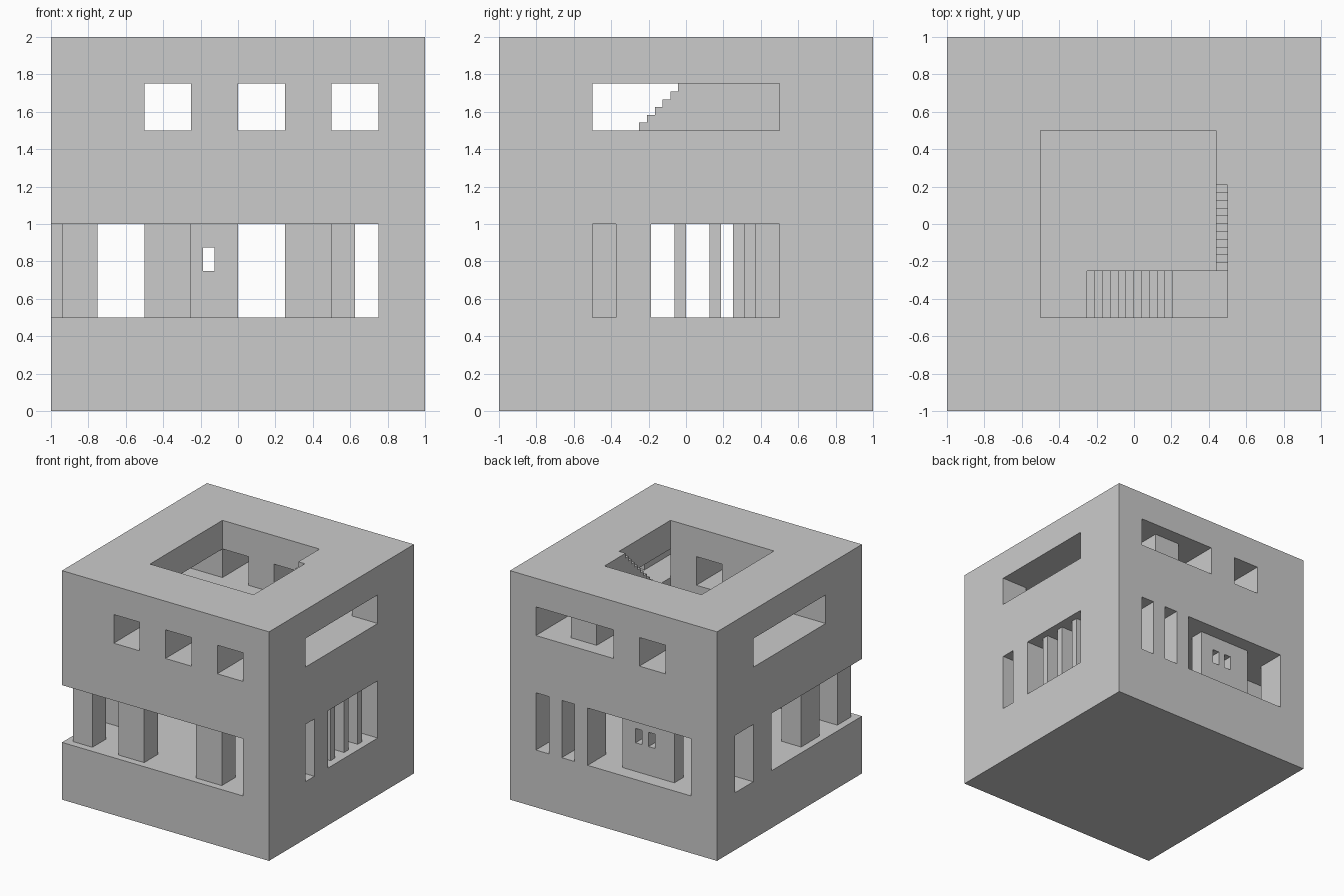
import bpy

if "Cube" in bpy.data.objects:
    bpy.data.objects.remove(bpy.data.objects["Cube"])

S = 1 / 24          # stair tread and rise
COL = bpy.context.scene.collection


def prism(name, profile, axis, lo, hi, col=COL):
    """Extrude a 2D profile along x ('x': profile is y,z) or y ('y': profile is x,z)."""
    def place(p, t):
        return (t, p[0], p[1]) if axis == 'x' else (p[0], t, p[1])
    n = len(profile)
    verts = [place(p, lo) for p in profile] + [place(p, hi) for p in profile]
    faces = [tuple(range(n)), tuple(range(2 * n - 1, n - 1, -1))]
    faces += [(i, i + n, (i + 1) % n + n, (i + 1) % n) for i in range(n)]
    mesh = bpy.data.meshes.new(name)
    mesh.from_pydata(verts, [], faces)
    ob = bpy.data.objects.new(name, mesh)
    col.objects.link(ob)
    bpy.context.view_layer.objects.active = ob
    bpy.ops.object.select_all(action='DESELECT')
    ob.select_set(True)
    bpy.ops.object.mode_set(mode='EDIT')
    bpy.ops.mesh.select_all(action='SELECT')
    bpy.ops.mesh.normals_make_consistent(inside=False)
    bpy.ops.object.mode_set(mode='OBJECT')
    return ob


def box(name, x0, x1, y0, y1, z0, z1, col=COL):
    return prism(name, [(x0, z0), (x1, z0), (x1, z1), (x0, z1)], 'y', y0, y1, col)


def carve(ob, col):
    """Subtract every cutter in the collection, then delete the cutters."""
    mod = ob.modifiers.new("carve", 'BOOLEAN')
    mod.operation = 'DIFFERENCE'
    mod.solver = 'EXACT'
    mod.operand_type = 'COLLECTION'
    mod.collection = col
    mod.use_self = True
    bpy.context.view_layer.objects.active = ob
    bpy.ops.object.modifier_apply(modifier=mod.name)
    for c in list(col.objects):
        bpy.data.objects.remove(c, do_unlink=True)
    bpy.data.collections.remove(col)


def cutters(name):
    col = bpy.data.collections.new(name)
    COL.children.link(col)
    return col


building = box("building_block", -1, 1, -1, 1, 0, 2)
cut = cutters("building_cutters")


def low(x0, x1, y0, y1):
    box("cut", x0, x1, y0, y1, 0.5, 1, cut).hide_render = True


def high(x0, x1, y0, y1, top=1.75):
    box("cut", x0, x1, y0, y1, 1.5, top, cut).hide_render = True


# lower storey: room, open front-left corner, side and back openings
low(-.75, .75, -.75, .75)
low(-1.1, .75, -1.1, -.7)
low(-1.1, -.7, -1.1, .25)
low(-1.1, -.7, .5, .75)
for a, b in ((-.5, -.375), (-.1875, .5)):
    low(.7, 1.1, a, b)
for a, b in ((-.75, .25), (.375, .5), (.625, .75)):
    low(a, b, .7, 1.1)

# upper storey: courtyard and window tunnels
high(-.5, .4375, -.5, .5, 2.2)
for a in (-.5, 0):
    high(a, a + .25, -1.1, -.45)
    high(a, a + .25, .45, 1.1)
high(.5, .75, -1.1, 1.1)
high(0, .75, .875, 1.1)
high(-1.1, -.45, -.5, .5)
high(.7, 1.1, -.5, .5)

# stair up to the roof, along the right side of the courtyard
up = [(-.5, 1.5), (-.25, 1.5)]
for k in range(1, 12):
    up += [(-.25 + (k - 1) * S, 1.5 + k * S), (-.25 + k * S, 1.5 + k * S)]
up += [(-.25 + 11 * S, 2.2), (-.5, 2.2)]
prism("cut_stair_up", up, 'x', .4375, .5, cut)

# stair well down to the lower room, along the front of the courtyard
down = [(-.25, 1.6)]
for k in range(1, 12):
    down += [(-.25 + (k - 1) * S, 1.5 - k * S), (-.25 + k * S, 1.5 - k * S)]
down += [(-.25 + 11 * S, .9), (.5, .9), (.5, 1.6)]
prism("cut_stair_down", down, 'y', -.5, -.25, cut)

carve(building, cut)

# pillars along the open front and left side
for name, x0, x1, y0, y1 in (("corner_pillar", -.9375, -.75, -.9375, -.75),
                             ("front_pillar_left", -.5, -.25, -.9375, -.75),
                             ("front_pillar_right", .25, .5, -.9375, -.75),
                             ("side_pillar", -.9375, -.75, -.5, -.25)):
    box(name, x0, x1, y0, y1, .5, 1)

# fins in the wide right opening
for i in range(3):
    y = -.0625 + i * .1875
    box(f"window_fin_{i + 1}", .75, .9375, y, y + .0625, .5, 1)

# screen wall in the back opening with two peepholes
screen = box("back_screen", -.5, 0, .75, .875, .5, 1)
holes = cutters("screen_cutters")
for x in (-.1875, -.3125):
    box("cut", x, x + .0625, .7, .95, .75, .875, holes)
carve(screen, holes)
